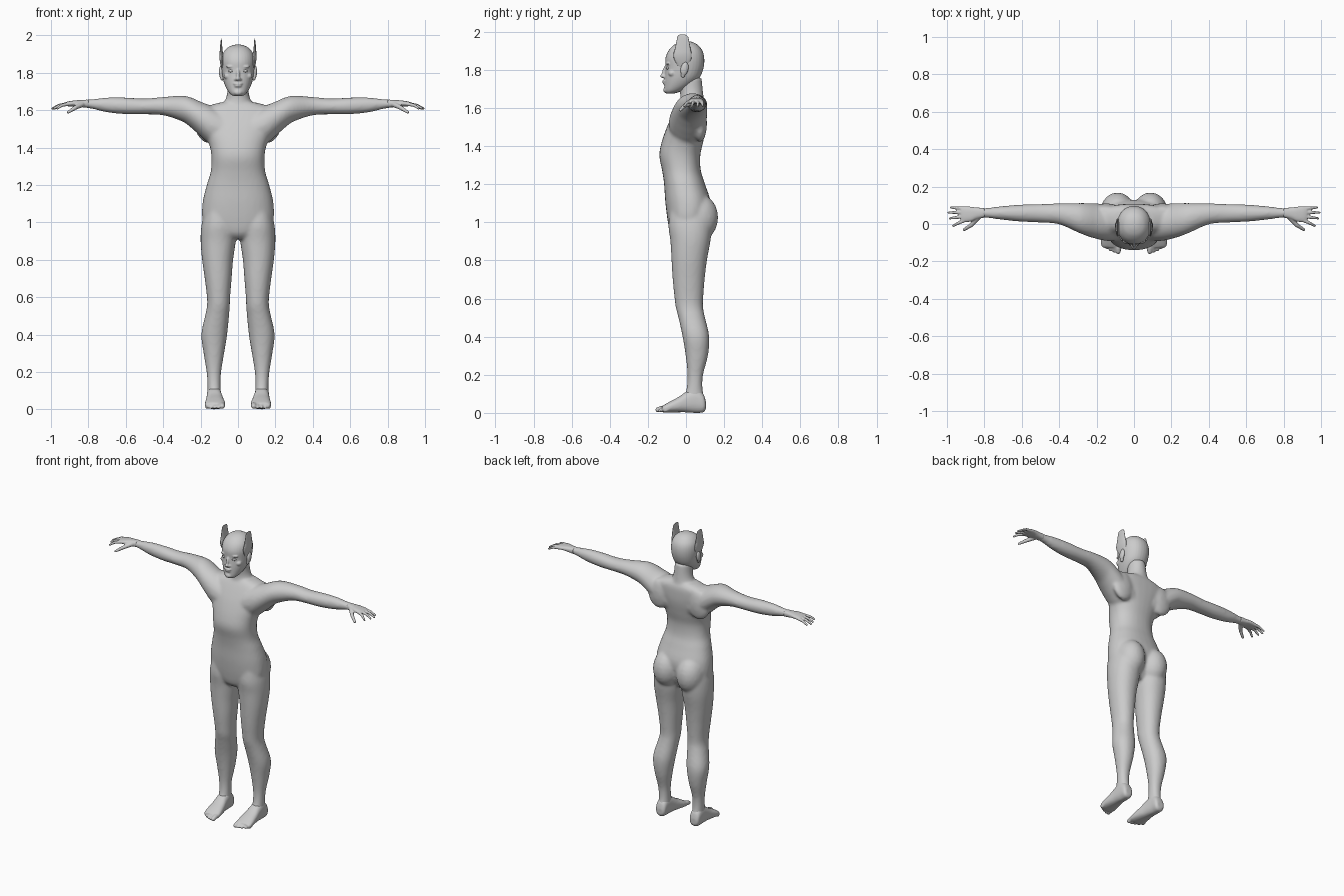
import bpy, bmesh, math
from mathutils import Vector, Matrix

grey = bpy.data.materials.new("plain grey")
grey.diffuse_color = (0.6, 0.6, 0.6, 1)
AXES = {"x": (0, 1, 2), "y": (1, 0, 2), "z": (2, 0, 1)}


def catmull(a, b, c, d, t):
    return [0.5 * (2 * q + (r - p) * t + (2 * p - 5 * q + 4 * r - s) * t * t
                   + (3 * q - p - 3 * r + s) * t ** 3) for p, q, r, s in zip(a, b, c, d)]


def loft(bm, axis, secs, side=1, power=2.0, n=32, steps=5):
    """Oval sections (position, u0, u1, v0, v1) joined smoothly along an axis."""
    full = []
    for i in range(len(secs) - 1):
        p, q = secs[max(i - 1, 0)], secs[min(i + 2, len(secs) - 1)]
        full += [catmull(p, secs[i], secs[i + 1], q, k / steps) for k in range(steps)]
    full.append(secs[-1])
    rings = []
    for t, u0, u1, v0, v1 in full:
        ring = []
        for k in range(n):
            c, s = math.cos(2 * math.pi * k / n), math.sin(2 * math.pi * k / n)
            co = [0, 0, 0]
            vals = (t, (u0 + u1) / 2 + (u1 - u0) / 2 * math.copysign(abs(c) ** (2 / power), c),
                    (v0 + v1) / 2 + (v1 - v0) / 2 * math.copysign(abs(s) ** (2 / power), s))
            for ax, val in zip(AXES[axis], vals):
                co[ax] = val
            co[0] *= side
            ring.append(bm.verts.new(co))
        rings.append(ring)
    for a, b in zip(rings, rings[1:]):
        for k in range(n):
            bm.faces.new((a[k], a[(k + 1) % n], b[(k + 1) % n], b[k]))
    bm.faces.new(rings[0])
    bm.faces.new(rings[-1])


def ball(bm, centre, radii, side=1, tilt=0):
    m = Matrix.Translation((centre[0] * side, centre[1], centre[2])) \
        @ Matrix.Rotation(tilt, 4, 'X') @ Matrix.Diagonal((*radii, 1))
    bmesh.ops.create_icosphere(bm, subdivisions=3, radius=1, matrix=m)


def digit(bm, pts, r0, r1, side):
    """A tapering rounded finger or toe through the given points."""
    pts = [Vector(p) for p in pts]
    for j in range(len(pts) - 1):
        for k in range(9):
            f = (j + k / 8) / (len(pts) - 1)
            r = r0 + (r1 - r0) * f
            ball(bm, pts[j].lerp(pts[j + 1], k / 8), (r, r, r), side)


def finish(bm, name, voxel=0, smooth=0):
    bmesh.ops.recalc_face_normals(bm, faces=bm.faces)
    me = bpy.data.meshes.new(name)
    bm.to_mesh(me)
    bm.free()
    me.materials.append(grey)
    for p in me.polygons:
        p.use_smooth = True
    ob = bpy.data.objects.new(name, me)
    bpy.context.collection.objects.link(ob)
    if voxel:
        mod = ob.modifiers.new("blend", 'REMESH')
        mod.mode, mod.voxel_size, mod.use_smooth_shade = 'VOXEL', voxel, True
        mod = ob.modifiers.new("soften", 'SMOOTH')
        mod.factor, mod.iterations = 0.5, smooth
    return ob


# Body: torso, neck, arms and legs blended together
bm = bmesh.new()
torso = [(.91, .05, -.05, .07), (.94, .12, -.08, .09), (1.0, .185, -.095, .115),
         (1.1, .19, -.108, .13), (1.2, .167, -.115, .1), (1.27, .146, -.125, .078),
         (1.35, .142, -.14, .075), (1.42, .155, -.128, .09), (1.5, .19, -.1, .105),
         (1.56, .22, -.072, .108), (1.61, .19, -.045, .105), (1.64, .1, -.025, .09)]
loft(bm, "z", [(z, -w, w, f, b) for z, w, f, b in torso], power=2.3)
neck = [(1.56, .1, -.04, .1), (1.62, .085, -.035, .098), (1.66, .066, -.03, .092),
        (1.7, .057, -.035, .088), (1.76, .055, -.045, .082)]
loft(bm, "z", [(z, -w, w, f, b) for z, w, f, b in neck])
arm = [(.08, -.09, .1, 1.4, 1.59), (.15, -.09, .105, 1.42, 1.625), (.2, -.08, .11, 1.46, 1.645),
       (.25, -.065, .112, 1.505, 1.667), (.3, -.045, .112, 1.54, 1.677), (.4, -.002, .11, 1.572, 1.67),
       (.5, .008, .107, 1.577, 1.662), (.6, .012, .104, 1.578, 1.667), (.7, .022, .096, 1.588, 1.667),
       (.78, .032, .087, 1.607, 1.658), (.83, .033, .086, 1.613, 1.655)]
leg = [(1.06, .03, .18, -.085, .13), (.98, .012, .196, -.092, .135), (.9, .012, .2, -.082, .128),
       (.8, .026, .192, -.076, .11), (.7, .034, .178, -.07, .098), (.6, .042, .166, -.06, .09),
       (.55, .044, .166, -.053, .09), (.5, .048, .176, -.04, .1), (.4, .058, .196, -.018, .122),
       (.3, .074, .184, -.002, .115), (.2, .09, .168, .008, .09), (.13, .093, .163, .003, .087),
       (.07, .09, .163, -.015, .098)]
for s in (1, -1):
    loft(bm, "x", arm, s)
    loft(bm, "z", leg, s, 2.15)
    ball(bm, (.088, .065, 1.025), (.092, .104, .125), s)   # seat muscles
    ball(bm, (.15, .075, 1.52), (.08, .035, .1), s)        # shoulder blades
finish(bm, "body", .009, 8)

# Hands: palm, four fingers and a thumb
bm = bmesh.new()
palm = [(.8, .034, .086, 1.612, 1.656), (.84, .026, .088, 1.616, 1.654), (.87, .014, .092, 1.62, 1.652),
        (.905, .01, .094, 1.62, 1.647), (.925, .016, .09, 1.623, 1.641)]
tips = [(.91, .018, .972, -.01), (.915, .04, .99, .03), (.915, .062, .997, .061), (.905, .083, .985, .088)]
for s in (1, -1):
    loft(bm, "x", palm, s, 2.4)
    for x, y, tx, ty in tips:
        digit(bm, [(x, y, 1.632), ((x + tx) / 2, (y + ty) / 2, 1.626), (tx - .006, ty, 1.609)], .0105, .0065, s)
    digit(bm, [(.835, .035, 1.63), (.87, -.006, 1.613), (.908, -.03, 1.588)], .015, .008, s)
finish(bm, "hands", .004, 3)

# Feet: sole, instep and toes
bm = bmesh.new()
foot = [(.104, .105, .15, .02, .06), (.09, .093, .163, .003, .1), (.05, .09, .166, 0, .13),
        (.0, .084, .168, .003, .11), (-.04, .076, .172, .003, .083), (-.08, .069, .176, .002, .062),
        (-.11, .068, .176, .002, .045), (-.125, .072, .168, .004, .035)]
for s in (1, -1):
    loft(bm, "y", foot, s, 2.4)
    for k in range(5):
        x, y, r = .084 + .0205 * k, -.147 + .003 * k * k * .8, (.0155 if k == 0 else .0105)
        digit(bm, [(x, -.095, .026), (x, y + .02, .023), (x, y, r + .001)], r, r * .9, s)
finish(bm, "feet", .005, 3)

# Head: skull, jaw and facial features
bm = bmesh.new()
skull = [(1.676, .026, -.105, -.06), (1.69, .045, -.113, -.02), (1.72, .064, -.113, .03),
         (1.76, .079, -.112, .072), (1.81, .087, -.108, .092), (1.86, .09, -.108, .096),
         (1.9, .082, -.092, .086), (1.93, .06, -.064, .062), (1.945, .034, -.034, .036),
         (1.95, .012, -.01, .012)]
loft(bm, "z", [(z, -w, w, f, b) for z, w, f, b in skull], power=2.15)
ball(bm, (0, -.112, 1.79), (.010, .013, .034), tilt=-.25)  # nose bridge
ball(bm, (0, -.122, 1.768), (.013, .014, .011))            # nose tip
ball(bm, (0, -.112, 1.741), (.025, .012, .007))            # upper lip
ball(bm, (0, -.111, 1.729), (.021, .012, .007))            # lower lip
ball(bm, (0, -.105, 1.694), (.024, .015, .016))            # chin
for s in (1, -1):
    ball(bm, (.013, -.112, 1.764), (.008, .01, .007), s)   # nostrils
    ball(bm, (.038, -.094, 1.832), (.026, .012, .007), s)  # brows
    ball(bm, (.055, -.073, 1.782), (.022, .02, .018), s)   # cheeks
finish(bm, "head", .0045, 3)

# Eyes and side ears
bm = bmesh.new()
for s in (1, -1):
    ball(bm, (.036, -.094, 1.809), (.016, .011, .008), s)
finish(bm, "eyes")
bm = bmesh.new()
for s in (1, -1):
    ball(bm, (.09, -.008, 1.805), (.012, .021, .037), s, -.2)
    ball(bm, (.085, -.016, 1.775), (.01, .012, .018), s)
finish(bm, "side_ears", .004, 2)

# Tall thin pointed ears on top
bm = bmesh.new()
tall = [(1.81, .075, .085, -.035, .0), (1.85, .076, .095, -.06, .025), (1.88, .076, .099, -.066, .03),
        (1.91, .081, .098, -.058, .024), (1.95, .085, .095, -.05, .017), (1.975, .087, .092, -.044, .01),
        (1.984, .088, .09, -.034, -.004)]
for s in (1, -1):
    loft(bm, "z", tall, s, n=20)
finish(bm, "tall_ears")
